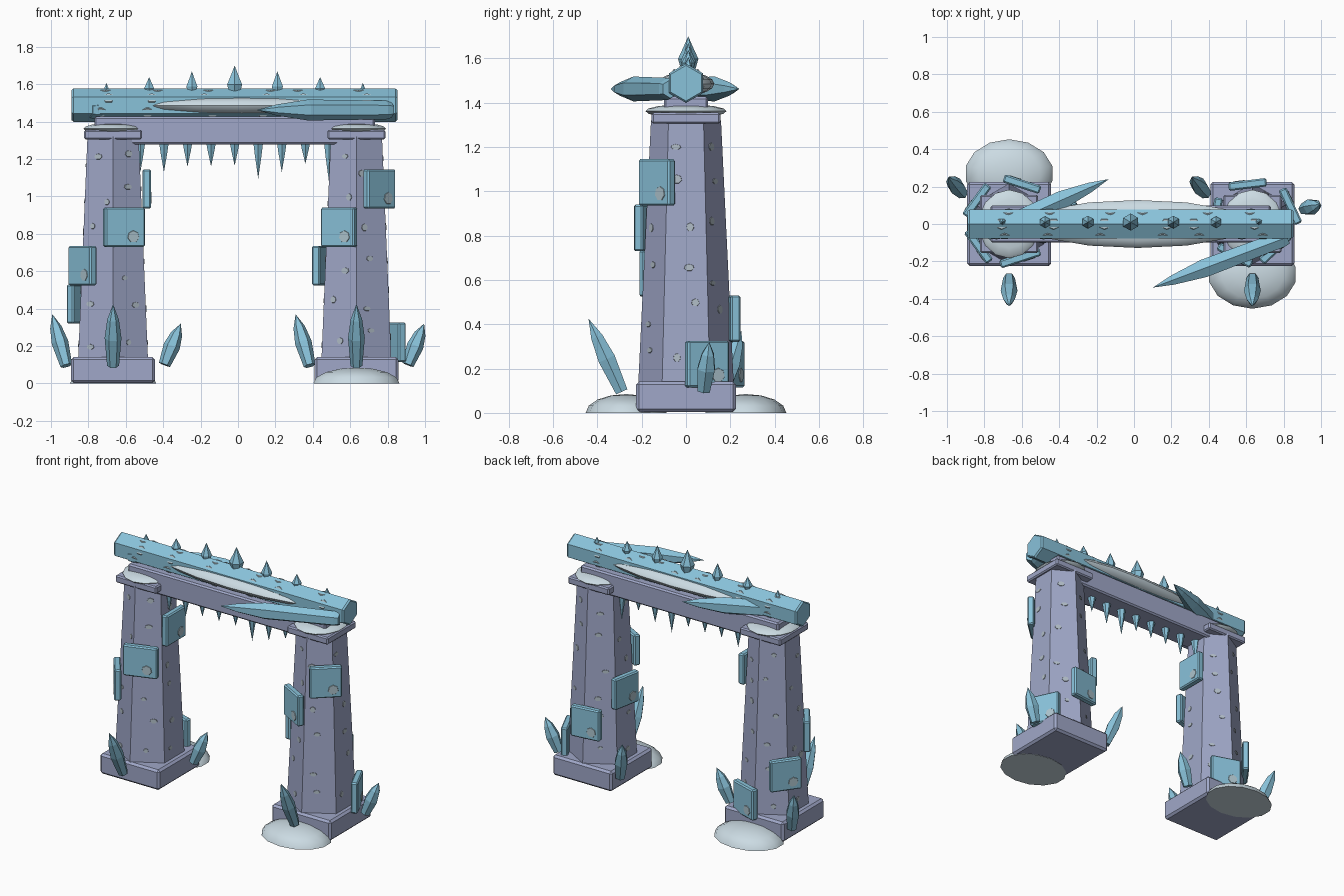
import bpy, bmesh, math, random
from mathutils import Vector, Matrix

if "Cube" in bpy.data.objects:
    bpy.data.objects.remove(bpy.data.objects["Cube"])

random.seed(4)
CX = -0.018                       # middle of the arch
PILLARS = {"left": -0.668, "right": 0.633}


def material(name, rgb):
    m = bpy.data.materials.new(name)
    m.diffuse_color = (*rgb, 1)
    m.use_nodes = True
    m.node_tree.nodes["Principled BSDF"].inputs["Base Color"].default_value = m.diffuse_color
    return m


STONE = material("blue grey stone", (0.35, 0.39, 0.58))
ICE = material("ice blue", (0.25, 0.54, 0.70))
SNOW = material("snow white", (0.60, 0.71, 0.77))
FLECK = material("pale stone fleck", (0.43, 0.50, 0.56))
FROST = material("frost on ice", (0.42, 0.55, 0.61))


def finish(name, bm, mat, smooth=False):
    bmesh.ops.recalc_face_normals(bm, faces=bm.faces)
    me = bpy.data.meshes.new(name)
    bm.to_mesh(me)
    bm.free()
    me.materials.append(mat)
    ob = bpy.data.objects.new(name, me)
    bpy.context.collection.objects.link(ob)
    if smooth:
        bpy.context.view_layer.objects.active = ob
        ob.select_set(True)
        bpy.ops.object.shade_smooth_by_angle(angle=math.radians(50))
        ob.select_set(False)
    return ob


def box(name, centre, size, mat, bevel=0.012, turn=0):
    bm = bmesh.new()
    bmesh.ops.create_cube(bm, size=1)
    bmesh.ops.scale(bm, vec=size, verts=bm.verts)
    bmesh.ops.bevel(bm, geom=bm.edges[:], offset=bevel, segments=1, affect='EDGES')
    bm.transform(Matrix.Translation(centre) @ Matrix.Rotation(turn, 4, 'Z'))
    return finish(name, bm, mat)


def loft(name, p0, p1, profile, ref, mat, sides=6):
    """Six-sided solid along p0-p1; profile holds (fraction, radius), ref aims one corner."""
    p0, p1 = Vector(p0), Vector(p1)
    axis = (p1 - p0).normalized()
    u = Vector(ref)
    u = (u - axis * u.dot(axis)).normalized()
    v = axis.cross(u)
    bm = bmesh.new()
    rings = []
    for t, r in profile:
        c = p0.lerp(p1, t)
        n = sides if r > 0 else 1
        rings.append([bm.verts.new(c + r * (u * math.cos(math.tau * k / sides)
                                            + v * math.sin(math.tau * k / sides)))
                      for k in range(n)])
    for a, b in zip(rings, rings[1:]):
        for k in range(sides):
            j = (k + 1) % sides
            bm.faces.new((a[k], a[j], b[0]) if len(b) == 1 else (a[k], a[j], b[j], b[k]))
    for ring in (rings[0], rings[-1]):
        if len(ring) > 1:
            bm.faces.new(ring)
    return finish(name, bm, mat)


def snow(name, centre, radii, flat=False):
    bm = bmesh.new()
    bmesh.ops.create_uvsphere(bm, u_segments=14, v_segments=8, radius=1)
    bmesh.ops.scale(bm, vec=radii, verts=bm.verts)
    if flat:
        cut = bmesh.ops.bisect_plane(bm, geom=bm.verts[:] + bm.edges[:] + bm.faces[:],
                                     plane_co=(0, 0, 0), plane_no=(0, 0, 1), clear_inner=True,
                                     dist=1e-5)
        edges = [e for e in cut["geom_cut"] if isinstance(e, bmesh.types.BMEdge)]
        bmesh.ops.contextual_create(bm, geom=edges)
    bmesh.ops.translate(bm, vec=centre, verts=bm.verts)
    return finish(name, bm, SNOW, smooth=True)


def speck(bm, centre, normal, rx, ry):
    """Thin uneven patch lying on a surface."""
    rot = Vector(normal).to_track_quat('Z', 'Y').to_matrix().to_4x4()
    m = Matrix.Translation(centre) @ rot @ Matrix.Diagonal((rx, ry, 1, 1))
    bmesh.ops.create_cone(bm, cap_ends=True, segments=7, radius1=1, radius2=0.9,
                          depth=0.006, matrix=m)


flecks, frost = bmesh.new(), bmesh.new()
SHARD = [(0, 0.032), (0.45, 0.045), (0.75, 0.031), (1, 0)]

for side, px in PILLARS.items():
    # stone pillar, foot and capital
    box(side + "_foot", (px, 0, 0.072), (0.45, 0.45, 0.138), STONE, 0.014)
    loft(side + "_pillar", (px, 0, 0.12), (px, 0, 1.32), [(0, 0.216), (1, 0.158)], (0, 1, 0), STONE)
    box(side + "_capital", (px, 0, 1.33), (0.31, 0.31, 0.05), STONE, 0.008)
    snow(side + "_capital_snow", (px, 0, 1.362), (0.163, 0.183, 0.031))

    # snow drift: behind the left pillar, in front of the right one
    s = 1 if side == "left" else -1
    snow(side + "_snow_drift", (px, 0.27 * s, 0), (0.237, 0.183, 0.085), flat=True)

    # ice plates winding down the pillar
    start = 0 if side == "left" else -47
    for i in range(5):
        a = math.radians(start - 72 * i)
        n = Vector((math.cos(a), math.sin(a), 0))
        tan = Vector((-n.y, n.x, 0))
        r, z = 0.180 + 0.011 * i, 1.04 - 0.205 * i
        w = 0.225 if side == "left" and i == 1 else 0.205
        c = Vector((px, 0, z)) + n * r
        box(f"{side}_ice_plate_{i + 1}", c, (0.045, w, 0.21), ICE, 0.008, a)
        speck(frost, c + n * 0.0225 + tan * 0.045 + Vector((0, 0, -0.05)), n, 0.035, 0.035)

    # leaning shards around the foot
    for k, (b, t) in enumerate([((0, -0.29, 0.095), (0, -0.44, 0.425)),
                                ((-0.25, 0.165, 0.095), (-0.325, 0.25, 0.37)),
                                ((0.275, 0.08, 0.10), (0.362, 0.105, 0.32))]):
        b, t = Vector(b), Vector(t)
        off = Vector((px, 0, 0))
        loft(f"{side}_shard_{k + 1}", off + b, off + t, SHARD, (1, 0, 0), ICE)

    # pale flecks on the six pillar faces
    for k in range(6):
        a = math.radians(60 * k)
        n = Vector((math.cos(a), math.sin(a), 0.042))
        tan = Vector((-n.y, n.x, 0))
        for z in (0.25, 0.45, 0.62, 0.82, 1.0, 1.18):
            z += random.uniform(-0.06, 0.06)
            r = (0.216 - 0.058 * (z - 0.12) / 1.2) * 0.866
            c = Vector((px, 0, z)) + r * Vector((n.x, n.y, 0)) + tan * random.uniform(-0.05, 0.05)
            speck(flecks, c, n, random.uniform(0.016, 0.026), random.uniform(0.012, 0.022))

# stone lintel and the long ice beam on it
box("lintel", (CX, 0, 1.352), (1.50, 0.2, 0.150), STONE, 0.01)
loft("ice_beam", (-0.89, 0, 1.488), (0.852, 0, 1.488),
     [(0, 0.080), (0.006, 0.089), (0.994, 0.089), (1, 0.080)], (0, 0, 1), ICE)
snow("beam_snow", (0.02, 0, 1.485), (0.60, 0.128, 0.052))

# frost patches on the beam faces
for k in range(6):
    a = math.radians(30 + 60 * k)
    n = Vector((0, math.cos(a), math.sin(a)))
    for x in (-0.72, -0.5, -0.2, 0.1, 0.38, 0.62):
        x += random.uniform(-0.08, 0.08)
        speck(frost, Vector((x, 0, 1.488)) + n * 0.077, n, 0.036, 0.030)

# two big crystals leaning across the beam
BIG = [(0, 0.042), (0.04, 0.050), (0.62, 0.056), (0.85, 0.030), (1, 0)]
loft("front_beam_crystal", (0.82, -0.07, 1.462), (0.10, -0.34, 1.462), BIG, (0, 0, 1), ICE)
loft("back_beam_crystal", (-0.79, -0.05, 1.462), (-0.135, 0.24, 1.462), BIG, (0, 0, 1), ICE)

# crest of spikes, tallest in the middle
for i in range(-3, 4):
    r = (0.046, 0.034, 0.031, 0.018)[abs(i)]
    top = 1.70 - 0.031 * abs(i)
    x = CX + 0.2285 * i
    loft(f"crest_spike_{i + 4}", (x, 0.01, 1.55), (x, 0.01, top),
         [(0, r * 0.7), (0.32, r), (0.65, r * 0.5), (1, 0)], (0, 1, 0), ICE)

# icicles under the lintel
for i, tip in enumerate((1.13, 1.13, 1.16, 1.16, 1.165, 1.095, 1.13, 1.175, 1.08)):
    x = CX + 0.126 * (i - 4)
    loft(f"icicle_{i + 1}", (x, 0, 1.29), (x, 0, tip),
         [(0, 0.030), (0.35, 0.021), (1, 0)], (0, 1, 0), ICE)

finish("stone_flecks", flecks, FLECK)
finish("frost_patches", frost, FROST)
